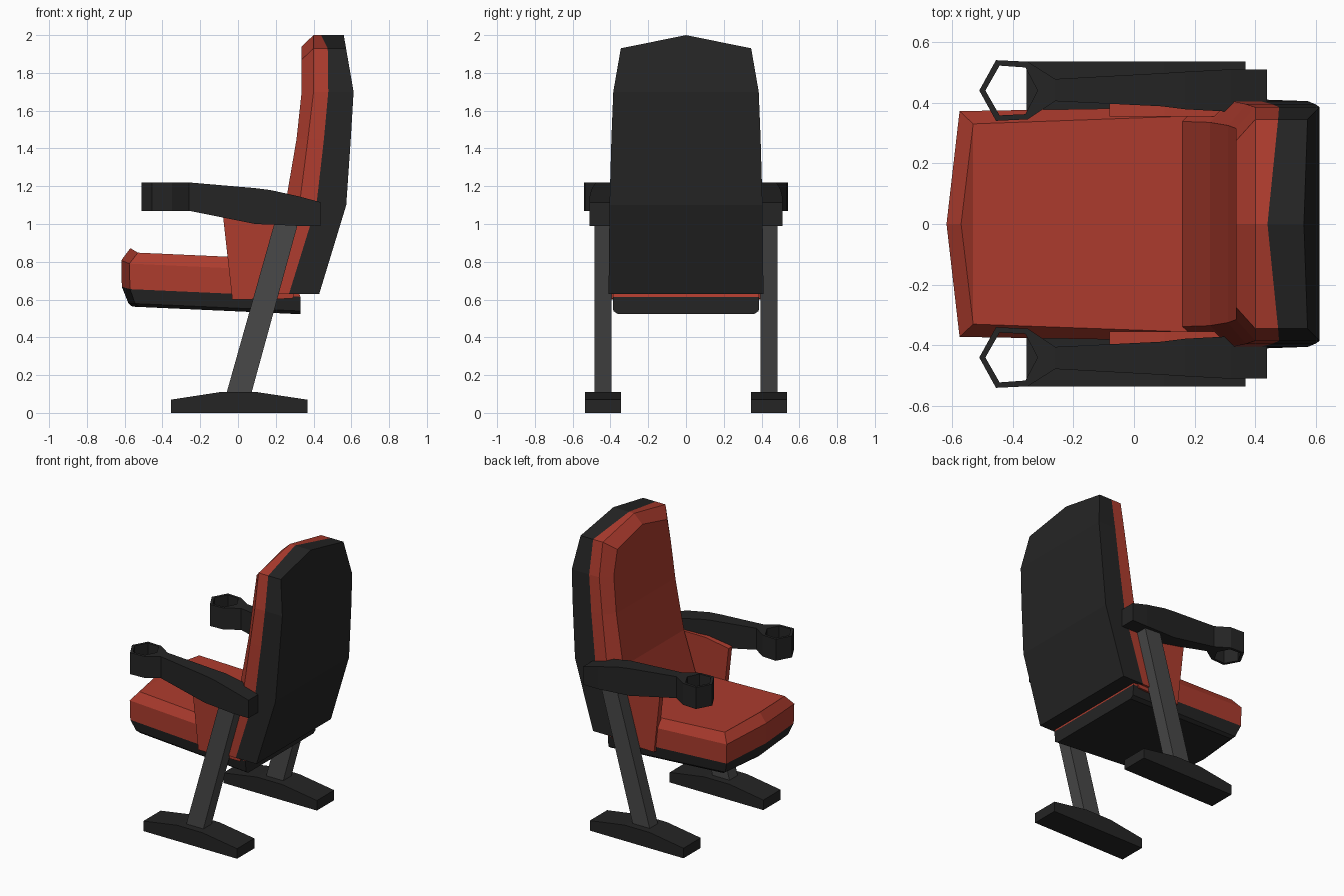
import bpy, bmesh

if "Cube" in bpy.data.objects:
    bpy.data.objects.remove(bpy.data.objects["Cube"])


def material(name, col):
    m = bpy.data.materials.new(name)
    m.diffuse_color = (*col, 1)
    m.use_nodes = True
    m.node_tree.nodes["Principled BSDF"].inputs["Base Color"].default_value = m.diffuse_color
    return m


RED = material("red fabric", (0.42, 0.045, 0.027))
BLACK = material("black plastic", (0.018, 0.018, 0.018))
GREY = material("grey metal", (0.065, 0.065, 0.065))


def build(name, verts, faces, mats, idx=None, mirror=False):
    bm = bmesh.new()
    vs = [bm.verts.new(v) for v in verts]
    for k, f in enumerate(faces):
        face = bm.faces.new([vs[i] for i in f])
        face.material_index = idx[k] if idx else 0
    bmesh.ops.recalc_face_normals(bm, faces=bm.faces)
    me = bpy.data.meshes.new(name)
    bm.to_mesh(me)
    bm.free()
    for m in mats:
        me.materials.append(m)
    ob = bpy.data.objects.new(name, me)
    bpy.context.collection.objects.link(ob)
    if mirror:
        mod = ob.modifiers.new("mirror", 'MIRROR')
        mod.use_axis = (False, True, False)
        mod.use_mirror_merge = False
    return ob


def symmetric_loft(name, rings, mats, bands):
    """Loft rings ordered left side, apex, right side; caps are strips across."""
    n = len(rings[0])
    h = n // 2
    verts = [v for r in rings for v in r]
    faces, idx = [], []
    for k in range(len(rings) - 1):
        for i in range(n):
            j = (i + 1) % n
            faces.append((k * n + i, k * n + j, (k + 1) * n + j, (k + 1) * n + i))
            idx.append(bands[k])
    for k, band in ((0, bands[0]), (len(rings) - 1, bands[-1])):
        o = k * n
        for i in range(h - 1):
            faces.append((o + i, o + i + 1, o + n - 2 - i, o + n - 1 - i))
            idx.append(band)
        faces.append((o + h - 1, o + h, o + h + 1))
        idx.append(band)
    return build(name, verts, faces, mats, idx)


def loft(name, rings, mat, mirror=True, cyclic=False):
    n, m = len(rings[0]), len(rings)
    faces = []
    for k in range(m if cyclic else m - 1):
        q = (k + 1) % m
        for i in range(n):
            j = (i + 1) % n
            faces.append((k * n + i, k * n + j, q * n + j, q * n + i))
    if not cyclic:
        faces += [tuple(range(n)), tuple(range((m - 1) * n, m * n))]
    return build(name, [v for r in rings for v in r], faces, [mat], mirror=mirror)


def side_prism(name, profile, y0, y1, mat):
    return loft(name, [[(x, y, z) for x, z in profile] for y in (y0, y1)], mat)


# Seat: black tray below, red cushion above, with a pointed front edge
def seat_ring(xc, xs, wf, xb, wb, z, crown=0.0):
    pts = [(xb, -wb), (xs, -wf), (xc, 0), (xs, wf), (xb, wb)]
    return [(x, y, z - 0.045 * (x + 0.57) + (crown if y == 0 else 0)) for x, y in pts]


symmetric_loft("seat", [
    seat_ring(-0.56, -0.52, 0.33, 0.33, 0.36, 0.563),
    seat_ring(-0.58, -0.545, 0.345, 0.33, 0.385, 0.58),
    seat_ring(-0.615, -0.572, 0.37, 0.33, 0.387, 0.655, 0.01),
    seat_ring(-0.618, -0.575, 0.372, 0.29, 0.387, 0.79, 0.015),
    seat_ring(-0.57, -0.53, 0.33, 0.30, 0.36, 0.85, 0.022),
], [RED, BLACK], [1, 1, 0, 0])

# Backrest: layers run from the cushion face to the back of the shell
Z = [0.63, 1.10, 1.45, 1.70, 1.93]
W = [0.41, 0.405, 0.395, 0.385, 0.345]


def back_ring(xs, apex_x, inset=0.0, drop=0.0):
    zs = Z[:4] + [Z[4] - drop]
    left = [(x, -(w - inset), z) for x, w, z in zip(xs, W, zs)]
    right = [(x, -y, z) for x, y, z in reversed(left)]
    return left + [(apex_x, 0, 2.0 - drop)] + right


symmetric_loft("backrest", [
    back_ring([0.10, 0.25, 0.31, 0.337, 0.337], 0.337, 0.07, 0.06),
    back_ring([0.17, 0.325, 0.37, 0.40, 0.40], 0.40),
    back_ring([0.27, 0.415, 0.455, 0.478, 0.475], 0.44),
    back_ring([0.43, 0.573, 0.597, 0.612, 0.572], 0.56),
], [RED, BLACK], [0, 0, 1])

# Red side panels beneath the arms
side_prism("side_panel", [(-0.08, 1.05), (-0.03, 0.60), (0.29, 0.605),
                          (0.42, 1.08), (0.10, 1.08)], 0.355, 0.395, RED)

# Slanted legs and feet
side_prism("leg", [(-0.065, 0.09), (0.067, 0.09), (0.325, 1.03), (0.2, 1.03)],
           0.395, 0.485, GREY)
side_prism("foot", [(-0.355, 0), (-0.355, 0.07), (-0.095, 0.11), (0.1, 0.11),
                    (0.367, 0.07), (0.367, 0)], 0.345, 0.535, BLACK)

# Armrests, narrow at the front
arm = [(-0.26, 0.405, 0.478, 1.07, 1.22), (0.09, 0.388, 0.497, 1.0, 1.19),
       (0.17, 0.378, 0.502, 0.997, 1.18), (0.32, 0.37, 0.51, 0.99, 1.147),
       (0.438, 0.37, 0.51, 0.99, 1.115)]
loft("armrest", [[(x, a, c), (x, b, c), (x, b, d), (x, a, d)]
                 for x, a, b, c, d in arm], BLACK)
neck = [(-0.35, 0.535), (-0.26, 0.478), (-0.26, 0.405), (-0.35, 0.345), (-0.312, 0.44)]
loft("armrest_neck", [[(x, y, z) for x, y in neck] for z in (1.07, 1.22)], BLACK)

# Open six-sided cup holders
outer = [(-0.51, 0.44), (-0.455, 0.54), (-0.35, 0.535),
         (-0.305, 0.44), (-0.35, 0.345), (-0.455, 0.34)]
inner = [(-0.49, 0.44), (-0.443, 0.522), (-0.358, 0.516),
         (-0.318, 0.44), (-0.358, 0.362), (-0.443, 0.358)]
loft("cup_holder", [[(a[0], a[1], 1.07), (a[0], a[1], 1.22),
                     (b[0], b[1], 1.22), (b[0], b[1], 1.07)]
                    for a, b in zip(outer, inner)], BLACK, cyclic=True)
